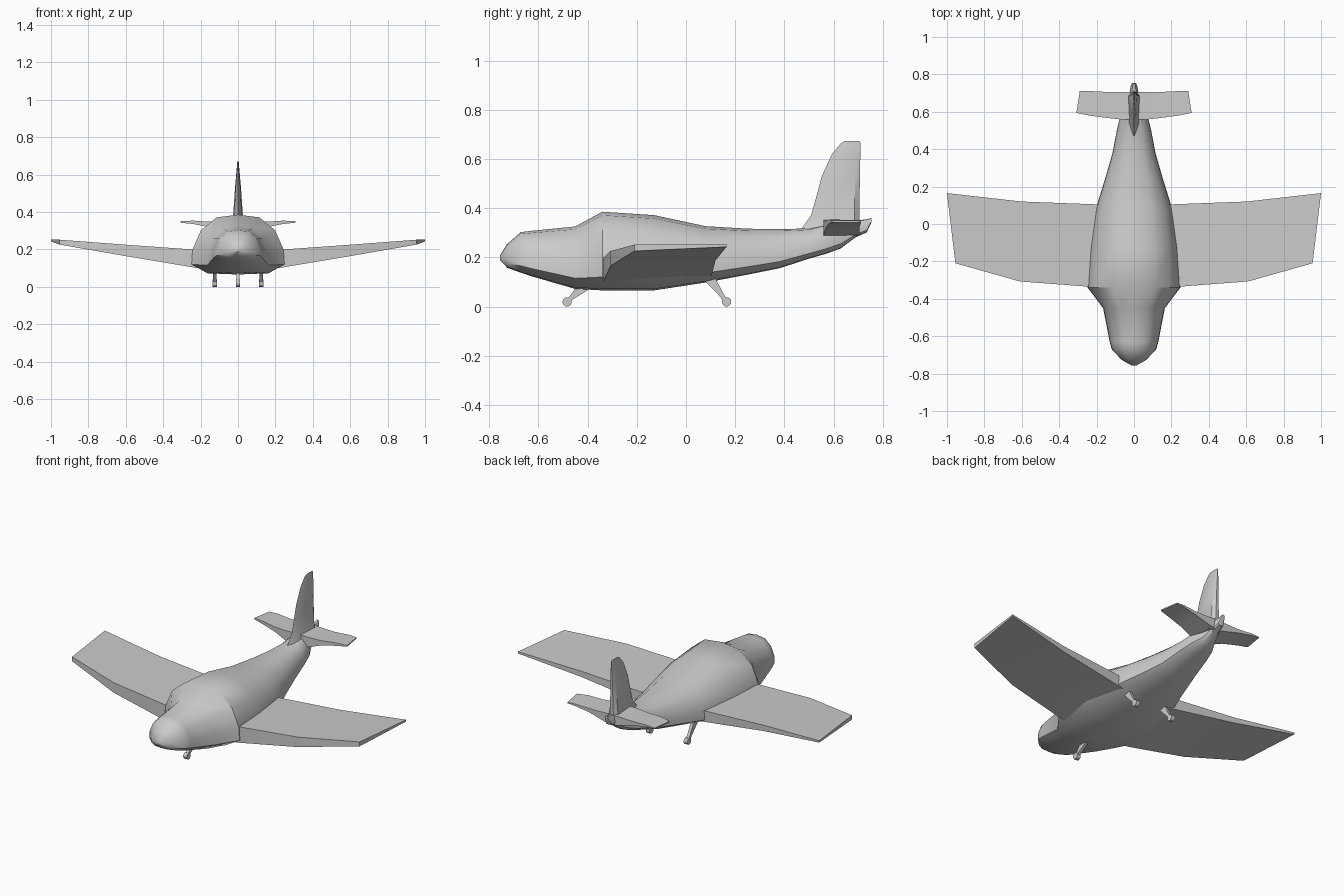
import bpy, bmesh, math
from mathutils import Vector


def finish(name, bm, mirror=False, angle=30):
    bmesh.ops.recalc_face_normals(bm, faces=bm.faces)
    me = bpy.data.meshes.new(name)
    bm.to_mesh(me)
    bm.free()
    ob = bpy.data.objects.new(name, me)
    bpy.context.collection.objects.link(ob)
    bpy.ops.object.select_all(action='DESELECT')
    ob.select_set(True)
    bpy.context.view_layer.objects.active = ob
    bpy.ops.object.shade_smooth_by_angle(angle=math.radians(angle))
    if mirror:
        ob.modifiers.new("Mirror", 'MIRROR')
    return ob


def loft(bm, rings):
    """Skin a list of equal-length closed rings and cap both ends."""
    rows = [[bm.verts.new(p) for p in r] for r in rings]
    n = len(rows[0])
    for a, b in zip(rows, rows[1:]):
        for i in range(n):
            j = (i + 1) % n
            bm.faces.new((a[i], a[j], b[j], b[i]))
    bm.faces.new(rows[0])
    bm.faces.new(rows[-1])


# Fuselage: one cross-section scaled along y (y, top, bottom, half width)
half = [(0.46, 0.955), (0.80, 0.74), (0.98, 0.42), (1.0, 0.17), (0.66, 0.02)]
section = [(0, 1)] + half + [(0, 0)] + [(-x, z) for x, z in reversed(half)]
stations = [
    (-0.757, 0.207, 0.190, 0.012), (-0.727, 0.255, 0.158, 0.065),
    (-0.672, 0.303, 0.138, 0.118), (-0.63, 0.308, 0.124, 0.130),
    (-0.45, 0.326, 0.072, 0.165), (-0.34, 0.386, 0.066, 0.248),
    (-0.13, 0.372, 0.066, 0.236), (0.08, 0.327, 0.098, 0.205),
    (0.25, 0.317, 0.130, 0.152), (0.38, 0.315, 0.156, 0.115),
    (0.50, 0.318, 0.195, 0.092), (0.57, 0.335, 0.215, 0.075),
    (0.63, 0.345, 0.237, 0.045), (0.69, 0.350, 0.282, 0.026),
    (0.735, 0.355, 0.302, 0.018), (0.755, 0.362, 0.345, 0.010)]
bm = bmesh.new()
loft(bm, [[(x * w, y, zb + z * (zt - zb)) for x, z in section]
          for y, zt, zb, w in stations])
finish("fuselage", bm, angle=35)


# Wings: x, leading y, trailing y, then top/bottom z at each edge
def panel(name, cuts):
    bm = bmesh.new()
    loft(bm, [[(xl, yl, ltop), (xt, yt, ttop), (xt, yt, tbot), (xl, yl, lbot)]
              for xl, yl, ltop, lbot, xt, yt, ttop, tbot in cuts])
    return finish(name, bm, mirror=True)


panel("wings", [
    (0.15, -0.335, 0.193, 0.09, 0.12, 0.100, 0.190, 0.115),
    (0.245, -0.335, 0.200, 0.105, 0.20, 0.105, 0.196, 0.130),
    (0.61, -0.307, 0.226, 0.166, 0.60, 0.120, 0.223, 0.188),
    (0.955, -0.21, 0.252, 0.226, 1.0, 0.165, 0.254, 0.243)])

panel("tailplane", [
    (0.02, 0.56, 0.352, 0.282, 0.02, 0.706, 0.350, 0.290),
    (0.08, 0.56, 0.350, 0.292, 0.08, 0.706, 0.348, 0.305),
    (0.15, 0.568, 0.348, 0.318, 0.15, 0.706, 0.347, 0.325),
    (0.24, 0.580, 0.354, 0.336, 0.24, 0.711, 0.352, 0.340),
    (0.308, 0.594, 0.351, 0.343, 0.290, 0.711, 0.349, 0.343)])

# Fin: z, front y, back y, half thickness
bm = bmesh.new()
loft(bm, [[(0, yf, z), (t * 0.8, yf + 0.3 * (yb - yf), z), (t, yb - 0.02, z),
           (t * 0.4, yb, z), (-t * 0.4, yb, z), (-t, yb - 0.02, z),
           (-t * 0.8, yf + 0.3 * (yb - yf), z)]
          for z, yf, yb, t in [
              (0.29, 0.44, 0.705, 0.040), (0.325, 0.475, 0.705, 0.034),
              (0.37, 0.508, 0.705, 0.027), (0.44, 0.528, 0.706, 0.022),
              (0.53, 0.552, 0.707, 0.016), (0.62, 0.593, 0.709, 0.008),
              (0.664, 0.630, 0.710, 0.004), (0.674, 0.645, 0.705, 0.002)]])
finish("fin", bm)


# Undercarriage: tapered leg with a small wheel across its foot
def gear(name, x, top, foot, mirror=False):
    bm = bmesh.new()
    a, b = Vector((x, *top)), Vector((x, *foot))
    d = (b - a).normalized()
    side = Vector((0, -d.z, d.y))
    rings = []
    for f, w in [(0, 0.024), (0.4, 0.016), (0.75, 0.009), (1, 0.009)]:
        c = a.lerp(b, f)
        rings.append([c + side * w * sy + Vector((0.009 * sx, 0, 0))
                      for sy, sx in [(1, 1), (1, -1), (-1, -1), (-1, 1)]])
    loft(bm, rings)
    loft(bm, [[(x + dx, foot[0] + 0.019 * math.cos(k * math.tau / 12),
                foot[1] + 0.019 * math.sin(k * math.tau / 12))
               for k in range(12)] for dx in (-0.012, 0.012)])
    finish(name, bm, mirror)


gear("nose_gear", 0, (-0.415, 0.085), (-0.484, 0.019))
gear("main_gear", 0.125, (0.085, 0.13), (0.165, 0.019), mirror=True)
